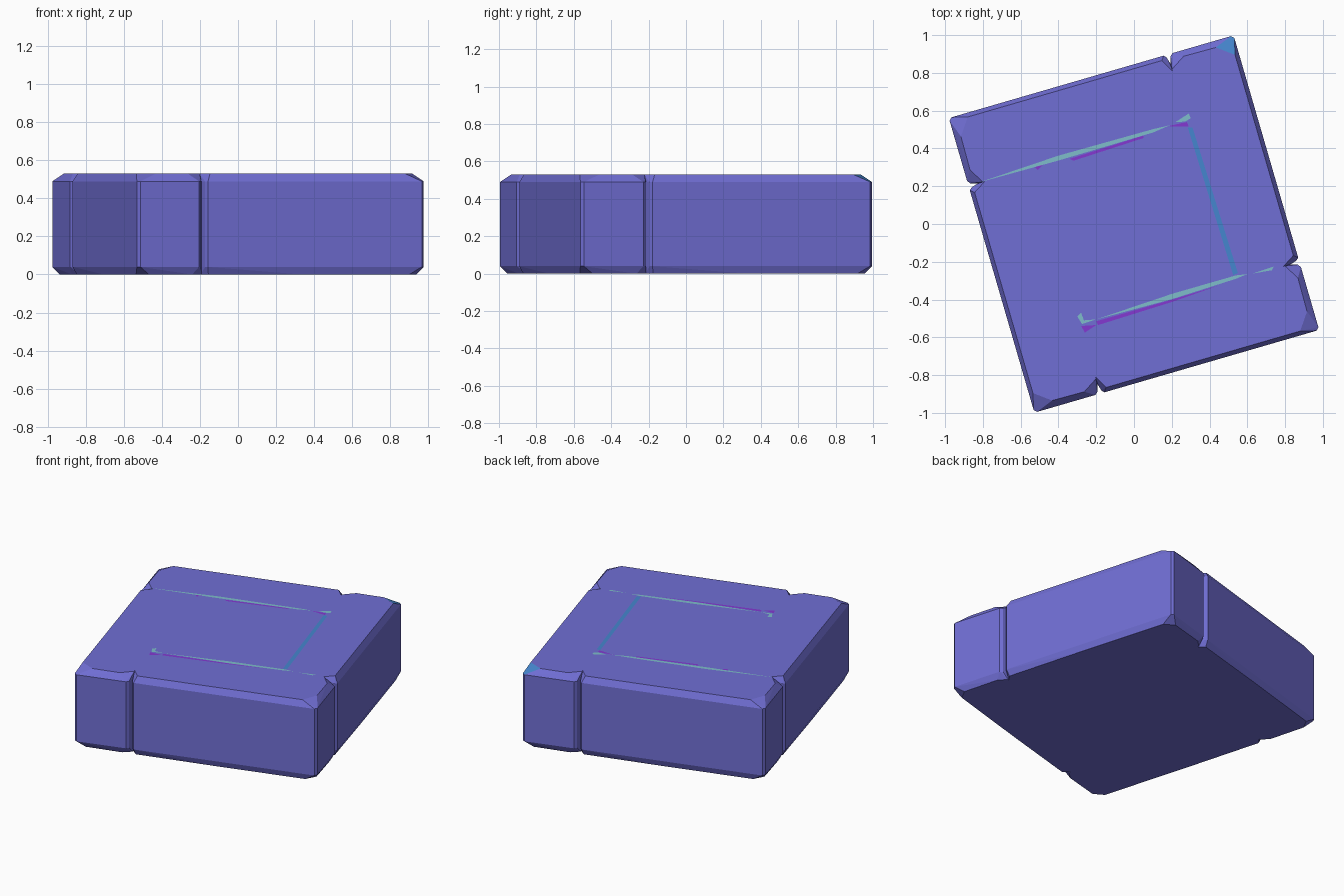
import bpy, bmesh, math
from mathutils import Matrix, Vector

if "Cube" in bpy.data.objects:
    bpy.data.objects.remove(bpy.data.objects["Cube"])

TILT = math.radians(16.2)
TOP = 0.53


def material(name, rgb):
    m = bpy.data.materials.new(name)
    m.diffuse_color = (*rgb, 1)
    m.use_nodes = True
    m.node_tree.nodes["Principled BSDF"].inputs["Base Color"].default_value = m.diffuse_color
    return m


violet = material("violet stone", (0.163, 0.157, 0.66))
teal = material("pale teal", (0.21, 0.51, 0.60))
purple = material("bright purple", (0.23, 0.04, 0.64))
blue = material("clear blue", (0.06, 0.24, 0.62))


def finish(name, bm, mats):
    me = bpy.data.meshes.new(name)
    bm.to_mesh(me)
    bm.free()
    for m in mats:
        me.materials.append(m)
    ob = bpy.data.objects.new(name, me)
    bpy.context.collection.objects.link(ob)
    return ob


# Outlines of one chipped block (u, v), at mid height, top and bottom
MID = [(-0.43, -0.75), (-0.42, -0.785), (-0.408, -0.8), (0.785, -0.8),
       (0.8, -0.785), (0.8, -0.458), (0.787, -0.442), (0.75, -0.43), (-0.43, -0.43)]
UPPER = [(-0.43, -0.71), (-0.39, -0.778), (0.12, -0.765), (0.70, -0.778),
         (0.765, -0.69), (0.768, -0.51), (0.72, -0.43), (-0.43, -0.43)]
LOWER = [(-0.43, -0.74), (-0.40, -0.78), (0.12, -0.785), (0.72, -0.785),
         (0.775, -0.73), (0.78, -0.49), (0.75, -0.43), (-0.43, -0.43)]

squash = Matrix.Diagonal((0.785 / 0.8, 0.812 / 0.8, 1, 1))
tilt = Matrix.Rotation(TILT, 4, 'Z')

# Four blocks in a pinwheel
for k, side in enumerate(("front", "right", "back", "left")):
    bm = bmesh.new()
    for outline, heights in ((MID, (0.04, 0.49)), (UPPER, (TOP,)), (LOWER, (0.0,))):
        for z in heights:
            for u, v in outline:
                bm.verts.new((u, v, z))
    hull = bmesh.ops.convex_hull(bm, input=bm.verts)
    junk = {g for key in ("geom_interior", "geom_unused") for g in hull[key]
            if isinstance(g, bmesh.types.BMVert)}
    bmesh.ops.delete(bm, geom=list(junk), context='VERTS')
    bmesh.ops.dissolve_limit(bm, angle_limit=0.02, verts=bm.verts, edges=bm.edges)
    # one chipped top corner shows blue
    if side == "right":
        for f in bm.faces:
            c = f.calc_center_median()
            if c.z > 0.46 and c.x > 0.74 and c.y < -0.72 and 0.2 < f.normal.z < 0.98:
                f.material_index = 1
    bm.transform(tilt @ squash @ Matrix.Rotation(k * math.pi / 2, 4, 'Z'))
    bmesh.ops.recalc_face_normals(bm, faces=bm.faces)
    finish(side + "_block", bm, [violet, blue])

# Middle block filling the pinwheel
bm = bmesh.new()
bmesh.ops.create_cube(bm, size=1, matrix=tilt @ Matrix.Translation((0, 0, TOP / 2))
                      @ Matrix.Diagonal((0.86, 0.88, TOP, 1)))
finish("middle_block", bm, [violet])


def inlay(name, mat, *shapes):
    """Thin coloured slivers lying on the top surface."""
    bm = bmesh.new()
    for pts in shapes:
        f = bm.faces.new([bm.verts.new((x, y, TOP + 0.0015)) for x, y in pts])
        f.normal_update()
        if f.normal.z < 0:
            f.normal_flip()
    finish(name, bm, [mat])


# Coloured slivers along the seams
inlay("teal_seams", teal,
      [(-0.82, 0.22), (-0.4, 0.362), (0.1, 0.502), (0.19, 0.523), (0.1, 0.484), (-0.4, 0.336)],
      [(0.22, 0.54), (0.29, 0.585), (0.30, 0.56), (0.27, 0.542)],
      [(-0.20, -0.505), (0.2, -0.37), (0.54, -0.272), (0.6, -0.265), (0.54, -0.29), (0.2, -0.398)],
      [(-0.30, -0.49), (-0.28, -0.47), (-0.265, -0.51), (-0.20, -0.505), (-0.275, -0.53)],
      [(0.63, -0.262), (0.74, -0.225), (0.73, -0.245)])
inlay("purple_seams", purple,
      [(0.18, 0.518), (0.28, 0.54), (0.29, 0.515), (0.25, 0.515)],
      [(-0.34, 0.345), (0.05, 0.468), (0.05, 0.455), (-0.32, 0.335)],
      [(-0.53, 0.305), (-0.48, 0.315), (-0.51, 0.285)],
      [(-0.28, -0.54), (-0.20, -0.535), (-0.26, -0.575)],
      [(-0.20, -0.515), (0.2, -0.401), (0.45, -0.325), (0.2, -0.413), (-0.19, -0.535)])
inlay("blue_seam", blue,
      [(0.285, 0.51), (0.31, 0.51), (0.55, -0.26), (0.525, -0.27)])
